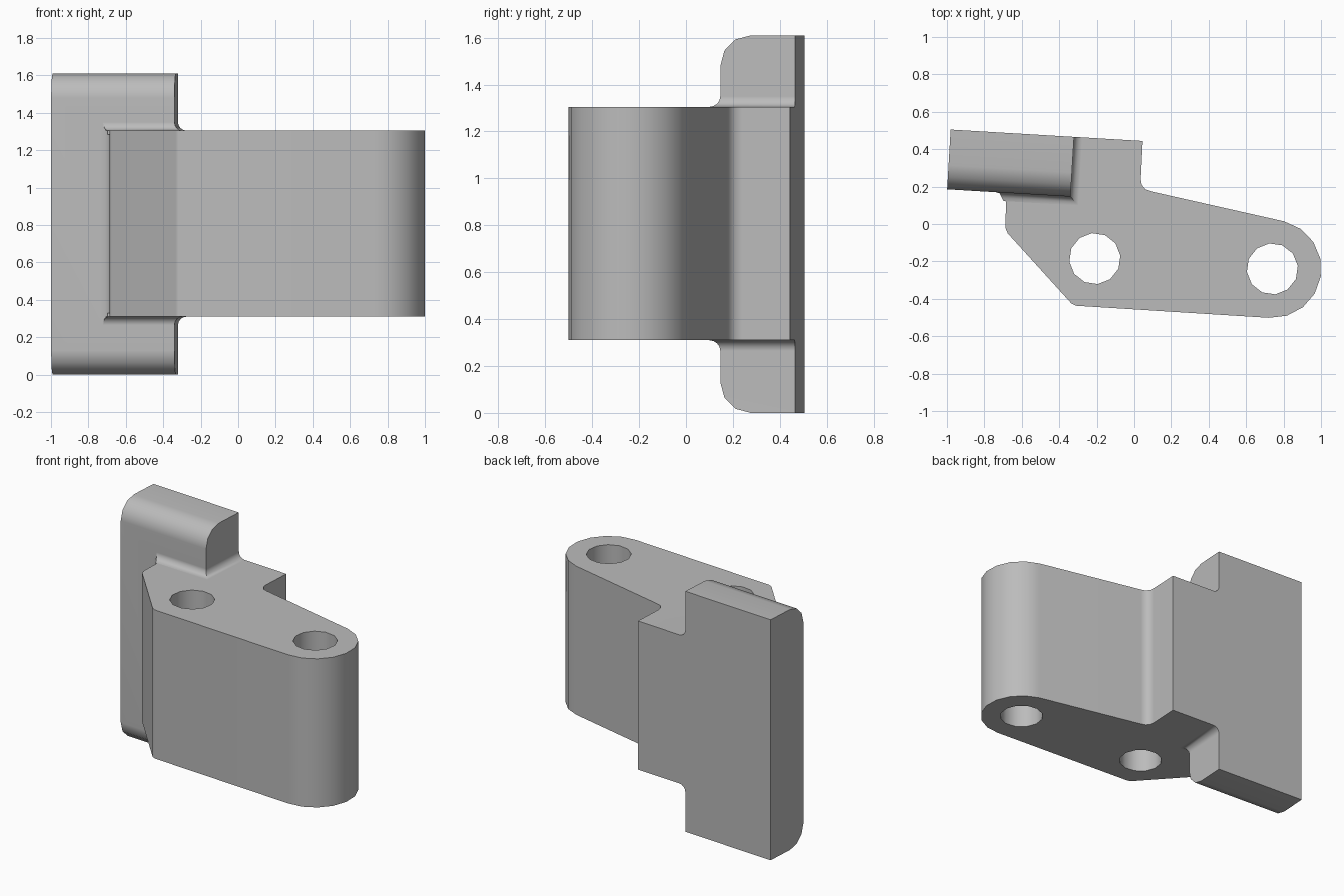
import bpy, bmesh
from math import sin, cos, pi, radians
from mathutils import Matrix, Vector

cube = bpy.data.objects.get("Cube")
if cube:
    bpy.data.objects.remove(cube)

grey = bpy.data.materials.new("grey metal")
grey.use_nodes = True
grey.diffuse_color = (0.5, 0.5, 0.5, 1)
grey.node_tree.nodes["Principled BSDF"].inputs["Base Color"].default_value = (0.5, 0.5, 0.5, 1)

HEIGHT, LOW, HIGH = 1.61, 0.31, 1.305      # plate height, arm bottom and top
END, DEPTH = 0.66, 0.32                    # plate length and thickness
FILLET, ROUND = 0.045, 0.13

# Parts are built square to the plate, then turned into place together
frame = Matrix.Translation((-0.98, 0.505, 0)) @ Matrix.Rotation(radians(-3.4), 4, 'Z')
to_plate = frame.inverted()


def loft(name, rings):
    """Closed solid through matching rings of points."""
    bm = bmesh.new()
    loops = [[bm.verts.new(p) for p in ring] for ring in rings]
    n = len(loops[0])
    for a, b in zip(loops, loops[1:]):
        for i in range(n):
            j = (i + 1) % n
            bm.faces.new((a[i], a[j], b[j], b[i]))
    bm.faces.new(loops[0])
    bm.faces.new(loops[-1])
    bmesh.ops.recalc_face_normals(bm, faces=bm.faces)
    mesh = bpy.data.meshes.new(name)
    bm.to_mesh(mesh)
    bm.free()
    mesh.materials.append(grey)
    ob = bpy.data.objects.new(name, mesh)
    bpy.context.collection.objects.link(ob)
    return ob


def prism(name, outline, z0, z1):
    return loft(name, [[(x, y, z) for x, y in outline] for z in (z0, z1)])


def arc(cx, cy, r, start, stop, steps):
    angles = [radians(start + (stop - start) * i / steps) for i in range(steps + 1)]
    return [(cx + r * cos(a), cy + r * sin(a)) for a in angles]


def combine(target, other, operation):
    mod = target.modifiers.new(operation, 'BOOLEAN')
    mod.object, mod.operation, mod.solver = other, operation, 'EXACT'
    bpy.context.view_layer.objects.active = target
    bpy.ops.object.modifier_apply(modifier=mod.name)
    bpy.data.objects.remove(other)


# Arm: rounded tip, slanted shoulder and the inner corner fillets
outline = [(0.035, 0.24), (0.04, 0.21), (0.06, 0.185), (0.09, 0.175)]
outline += arc(0.74, -0.24, 0.262, 76, -94, 8)
outline += [(-0.31, -0.437), (-0.335, -0.425), (-0.675, -0.05), (-0.688, -0.02),
            (-0.684, 0.11), (-0.69, 0.142), (-0.71, 0.162), (-0.74, 0.17), (-0.7, 0.25)]
local = [(to_plate @ Vector((x, y, 0))).to_2d() for x, y in outline]
local += [Vector((0.6, 0)), Vector((1.027, 0))]
bracket = prism("bracket", local, LOW, HIGH)

# Plate: upright slab with rounded front edges at top and bottom
section = [(0, 0), (0, HEIGHT)]
section += arc(ROUND - DEPTH, HEIGHT - ROUND, ROUND, 90, 180, 3)
section += arc(ROUND - DEPTH, ROUND, ROUND, 180, 270, 3)
plate = loft("plate", [[(u, y, z) for y, z in section] for u in (0, END)])
combine(bracket, plate, 'UNION')

# Concave collars where the plate leaves the arm above and below
for base, side in ((HIGH, 1), (LOW, -1)):
    steps = [(FILLET, -0.02)]
    for i in range(5):
        a = i / 4 * pi / 2
        steps.append((FILLET * (1 - sin(a)), FILLET * (1 - cos(a))))
    rings = []
    for d, h in steps:
        left, right, front = 0.305 - 0.6 * (FILLET - d), END + d, -DEPTH - d
        rings.append([(u, y, base + side * h) for u, y in
                      ((left, 0), (right, 0), (right, front), (left, front))])
    combine(bracket, loft("collar", rings), 'UNION')

# Two through holes
for x, y in ((-0.21, -0.185), (0.74, -0.24)):
    c = to_plate @ Vector((x, y, 0))
    drill = prism("drill", arc(c.x, c.y, 0.137, 10, 340, 11), 0.1, 1.5)
    combine(bracket, drill, 'DIFFERENCE')

# Turn into place, then shade
bracket.data.transform(frame)
bpy.ops.object.select_all(action='DESELECT')
bracket.select_set(True)
bpy.context.view_layer.objects.active = bracket
bpy.ops.object.shade_smooth_by_angle(angle=radians(35))
bracket.modifiers.new("even shading", 'WEIGHTED_NORMAL').keep_sharp = True
